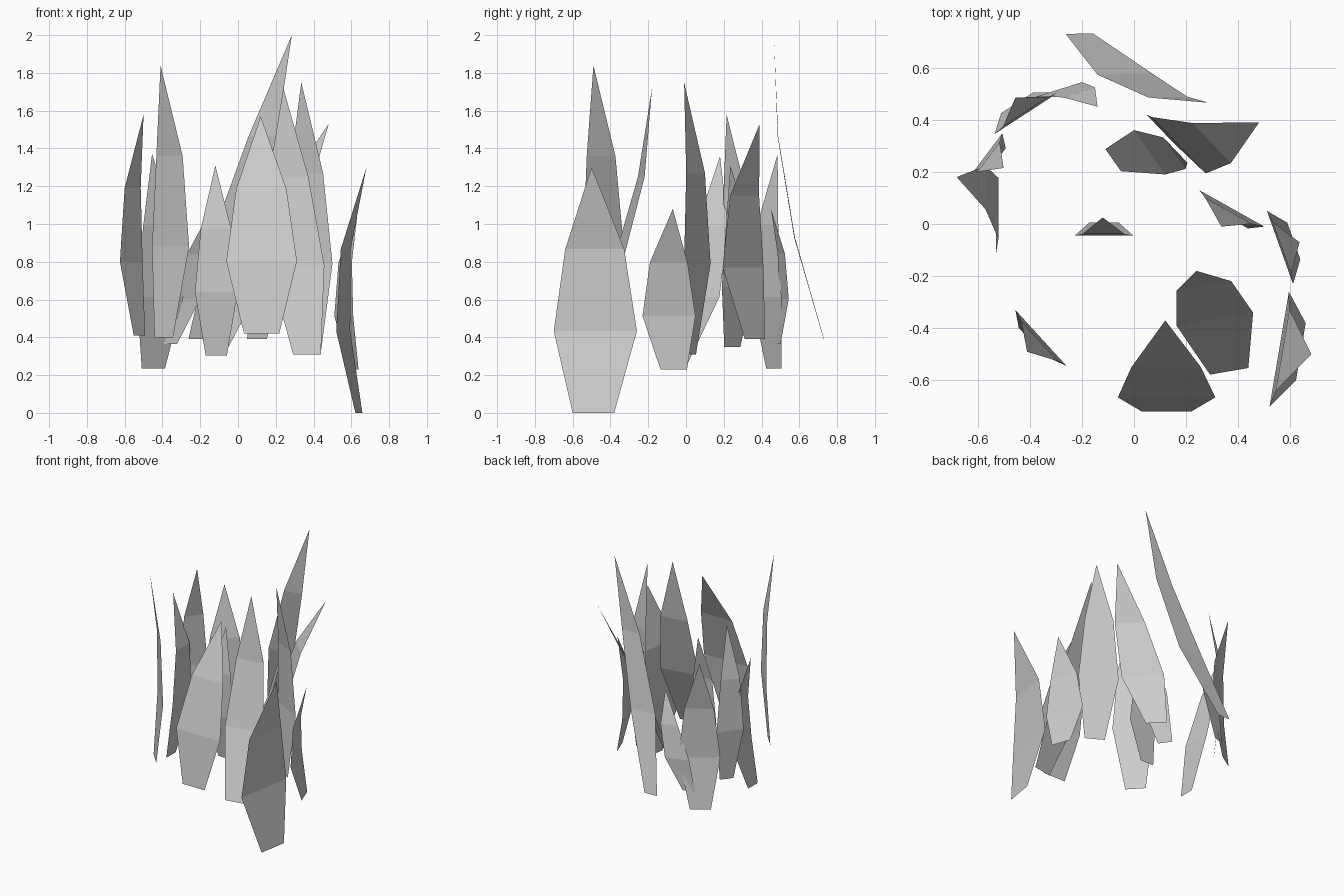
import bpy
from mathutils import Vector

# One row per blade: base x,y / widest x,y / tip x,y / bottom z, tip z / half-width vector x,y
BLADES = [
    (-.21, .73, -.035, .575, .285, .465, .39, 2.0, .105, .002),
    (.125, -.72, .125, -.665, .12, -.37, .42, 1.57, .187, 0),
    (.64, -.49, .557, -.48, .68, -.5, 0, 1.3, .037, .22),
    (.613, -.065, .56, -.09, .635, -.07, .23, 1.08, -.05, .14),
    (-.115, .005, -.115, -.045, -.12, .025, .305, 1.31, .113, 0),
    (.365, -.565, .31, -.365, .24, -.18, .31, 1.72, .147, .025),
    (.1, .365, .172, .302, .48, .39, .39, 1.53, .103, -.108),
    (-.08, .245, .06, .275, .205, .235, .35, 1.31, .06, -.085),
    (-.393, -.452, -.357, -.437, -.41, -.49, .4, 1.84, .098, -.107),
    (.375, .018, .375, .06, .335, -.01, .31, 1.75, .125, -.07),
    (-.522, .25, -.565, .268, -.5, .215, .41, 1.58, .06, .08),
    (-.448, .465, -.412, .425, -.455, .485, .235, 1.37, .123, .08),
    (-.53, -.06, -.52, .06, -.68, .18, .24, 1.36, 0, .117),
    (-.365, .487, -.285, .517, -.14, .45, .365, 1.08, .085, .027),
]


def blade(name, bx, by, wx, wy, tx, ty, z0, z1, hx, hy):
    """Flat-faced leaf bent along a quadratic spine in three equal steps."""
    step = (z1 - z0) / 3
    base = Vector((bx, by, z0))
    wide = Vector((wx, wy, z0 + step))
    tip = Vector((tx, ty, z1))
    upper = wide + (tip - base) / 3
    half = Vector((hx, hy, 0))
    verts = []
    for centre, width in ((base, .5), (wide, 1), (upper, .71)):
        verts += [centre - half * width, centre + half * width]
    verts.append(tip)
    mesh = bpy.data.meshes.new(name)
    mesh.from_pydata(verts, [], [(0, 1, 3, 2), (2, 3, 5, 4), (4, 5, 6)])
    obj = bpy.data.objects.new(name, mesh)
    bpy.context.collection.objects.link(obj)


# Clump of grass blades
for i, row in enumerate(BLADES):
    blade(f"grass_blade_{i + 1}", *row)
